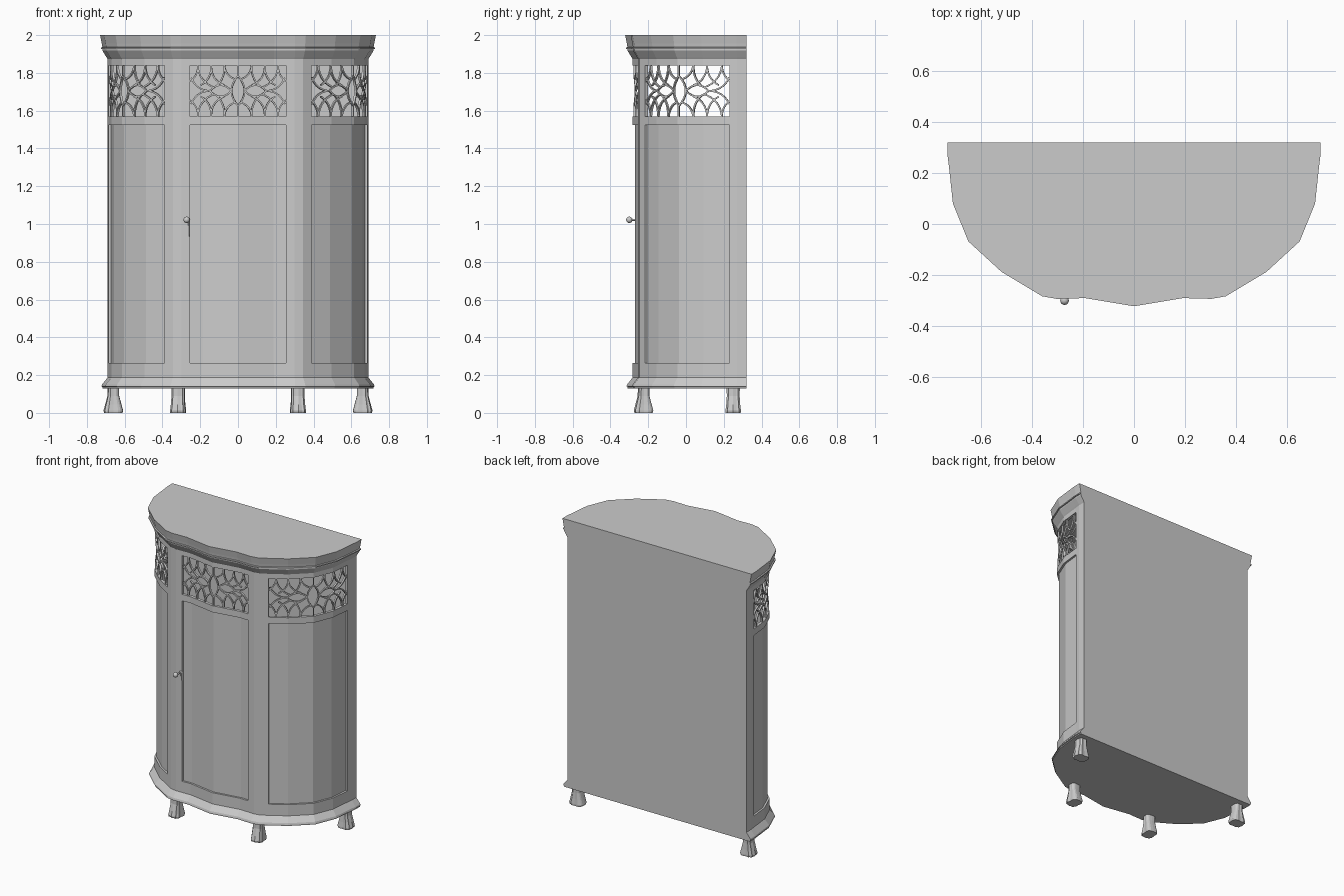
import bpy, bmesh, math
from mathutils import Vector

if "Cube" in bpy.data.objects:
    bpy.data.objects.remove(bpy.data.objects["Cube"])

# Half outline of the bow front, from the centre line round to the back edge
OUT = [(0, -.282), (.19, -.25), (.255, -.252), (.3, -.253), (.345, -.245), (.39, -.218),
       (.495, -.155), (.615, -.045), (.67, .09), (.685, .23), (.69, .27), (.69, .32)]
BACK = .32
BAYS = [(0, 2), (5, 9)]          # outline index ranges of the door and the side panel


def offset(d):
    """Outline moved outward by d with mitred corners."""
    p = [Vector(q) for q in OUT]
    n = []
    for a, b in zip(p, p[1:]):
        t = (b - a).normalized()
        n.append(Vector((t.y, -t.x)))
    res = []
    for i, q in enumerate(p):
        if i == 0:
            m = Vector((0, -1))
        elif i == len(p) - 1:
            m = Vector((1, 0))
        else:
            m = n[i - 1] + n[i]
            m = m / m.length
            m = m / m.dot(n[i])
        res.append(q + m * d)
    return res


def make(name, verts, faces, mirror=True, thick=0):
    me = bpy.data.meshes.new(name)
    me.from_pydata([tuple(v) for v in verts], [], faces)
    bm = bmesh.new()
    bm.from_mesh(me)
    bmesh.ops.remove_doubles(bm, verts=bm.verts, dist=1e-5)
    bm.to_mesh(me)
    bm.free()
    ob = bpy.data.objects.new(name, me)
    bpy.context.collection.objects.link(ob)
    if mirror:
        ob.modifiers.new("mirror", 'MIRROR')
    if thick:
        s = ob.modifiers.new("thickness", 'SOLIDIFY')
        s.thickness, s.offset, s.use_even_offset = thick, -1, True
    return ob


def quads(cells):
    v, f = [], []
    for c in cells:
        f.append(tuple(range(len(v), len(v) + len(c))))
        v += c
    return v, f


def wall(path, i, z0, z1):
    a, b = path[i], path[i + 1]
    return [(a.x, a.y, z0), (b.x, b.y, z0), (b.x, b.y, z1), (a.x, a.y, z1)]


# Carcass frame: full-height posts, rails around panels and openings
Z = [.185, .265, 1.525, 1.57, 1.84, 1.875]
body = offset(0)
cells = []
for i in range(len(body) - 1):
    bay = any(a <= i < b for a, b in BAYS)
    for k in range(5):
        if not (bay and k in (1, 3)):
            cells.append(wall(body, i, Z[k], Z[k + 1]))
make("carcass_frame", *quads(cells), thick=.02)

# Recessed door and side panels
inner = offset(-.013)
for name, (a, b) in zip(("door_panel", "side_panel"), BAYS):
    make(name, *quads([wall(inner, i, Z[1] - .005, Z[2] + .005) for i in range(a, b)]))


# Base and cornice mouldings swept round the outline
BASE = [(.028, .13), (.028, .138), (.033, .14), (.03, .15), (.004, .183), (0, .187)]
TOP = [(0, 1.873), (.006, 1.882), (.028, 1.918), (.028, 1.926), (.036, 1.926),
       (.036, 1.934), (.028, 1.936), (.031, 1.955), (.04, 2)]


def moulding(name, prof, cap):
    cells = []
    for (d0, z0), (d1, z1) in zip(prof, prof[1:]):
        p, q = offset(d0), offset(d1)
        for i in range(len(p) - 1):
            cells.append([(p[i].x, p[i].y, z0), (p[i + 1].x, p[i + 1].y, z0),
                          (q[i + 1].x, q[i + 1].y, z1), (q[i].x, q[i].y, z1)])
    d, z = prof[cap]
    lid = [(v.x, v.y, z) for v in offset(d)] + [(0, BACK, z)]
    cells.append(lid if cap else lid[::-1])
    make(name, *quads(cells))


moulding("base_moulding", BASE, 0)
moulding("cornice", TOP, -1)

# Flat back board following the moulding ends
edge = [(.69 + d, BACK, z) for d, z in BASE + TOP]
make("back_board", *quads([[(0, BACK, 2), *edge[::-1], (0, BACK, .13)]]))


# Pierced tracery, drawn in (distance along wall, height) and wrapped on the outline
def arc(p, q, bulge, n=8):
    p, q = Vector(p), Vector(q)
    t = q - p
    nrm = Vector((-t.y, t.x)).normalized()
    return [p.lerp(q, k / n) + nrm * bulge * 4 * (k / n) * (1 - k / n) for k in range(n + 1)]


def half_tracery(w):
    """Strokes for one half: s from 0 (centre) to w, height about 0."""
    s = w / .255
    h = .135
    strokes = [arc((0, -.08), (0, .08), -.036 * s)]
    for m in (1, -1):
        strokes += [arc((0, m * .08), (0, m * h), 0, 2),
                    arc((.036 * s, 0), (.152 * s, 0), m * .03),
                    arc((.152 * s, 0), (.25 * s, m * .07), -m * .02),
                    arc((.012 * s, m * .06), (.075 * s, m * h), -m * .016),
                    arc((.075 * s, m * h), (.115 * s, m * .026), -m * .014),
                    arc((.075 * s, m * .03), (.145 * s, m * h), -m * .022),
                    arc((.145 * s, m * h), (.2 * s, m * .03), -m * .018),
                    arc((.13 * s, m * .018), (.215 * s, m * h), -m * .024),
                    arc((.215 * s, m * h), (.255 * s, m * .05), -m * .012)]
    return strokes


def tracery(name, a, b, strokes, s0):
    path = offset(-.004)[a:b + 1]

    def wrap(s, z, depth):
        for p, q in zip(path, path[1:]):
            L = (q - p).length
            if s <= L or q is path[-1]:
                t = (q - p) / L
                r = p + t * s - Vector((t.y, -t.x)) * depth
                return (r.x, r.y, z + 1.705)
            s -= L
    v, f = [], []
    for st in strokes:
        base = len(v)
        for k, p in enumerate(st):
            t = (st[min(k + 1, len(st) - 1)] - st[max(k - 1, 0)]).normalized()
            n = Vector((-t.y, t.x)) * .0042
            for sgn, d in ((1, 0), (-1, 0), (-1, .012), (1, .012)):
                u = p + n * sgn
                v.append(wrap(u.x + s0, u.y, d))
        for k in range(len(st) - 1):
            for j in range(4):
                i = base + 4 * k
                f.append((i + j, i + (j + 1) % 4, i + 4 + (j + 1) % 4, i + 4 + j))
    make(name, v, f)


tracery("front_tracery", 0, 2, half_tracery(.255), 0)
length = sum((body[i + 1] - body[i]).length for i in range(5, 9))
half = half_tracery(length / 2)
tracery("side_tracery", 5, 9, half + [[Vector((-p.x, p.y)) for p in st] for st in half], length / 2)


# Fluted feet that flare outward
def foot(name, x, y, ang):
    rings = [(0, .048, .041), (.012, .052, .042), (.045, .043, .038), (.09, .031, .035), (.132, .03, .036)]
    N = 20
    v, f = [], []
    for z, dep, wid in rings:
        for k in range(N):
            t = 2 * math.pi * k / N
            r = .9 if k % 2 and math.cos(t) > -.2 else 1.0
            c, s = math.cos(t), math.sin(t)
            # squarish section
            lx = math.copysign(abs(c) ** .6, c) * dep * r
            ly = math.copysign(abs(s) ** .6, s) * wid * r
            v.append((x + lx * math.cos(ang) - ly * math.sin(ang),
                      y + lx * math.sin(ang) + ly * math.cos(ang), z))
    for j in range(len(rings) - 1):
        for k in range(N):
            m = (k + 1) % N
            f.append((j * N + k, j * N + m, j * N + N + m, j * N + N + k))
    f += [tuple(range(N))[::-1], tuple(range(len(v) - N, len(v)))]
    make(name, v, f)


foot("front_foot", .317, -.225, math.radians(-85))
foot("rear_foot", .66, .25, math.radians(0))

# Door knob with stem, rosette and drop pin
bpy.ops.mesh.primitive_uv_sphere_add(segments=16, ring_count=10, radius=.017, location=(-.272, -.3, 1.022))
bpy.context.object.name = "door_knob"
bpy.ops.object.shade_smooth()
for name, r1, r2, d, loc, rot in (
        ("knob_stem", .005, .005, .05, (-.268, -.272, 1.022), math.pi / 2),
        ("knob_rosette", .012, .009, .01, (-.266, -.256, 1.022), math.pi / 2),
        ("knob_pin", .002, .004, .085, (-.26, -.254, .977), 0)):
    bpy.ops.mesh.primitive_cone_add(vertices=12, radius1=r1, radius2=r2, depth=d, location=loc, rotation=(rot, 0, 0))
    bpy.context.object.name = name
